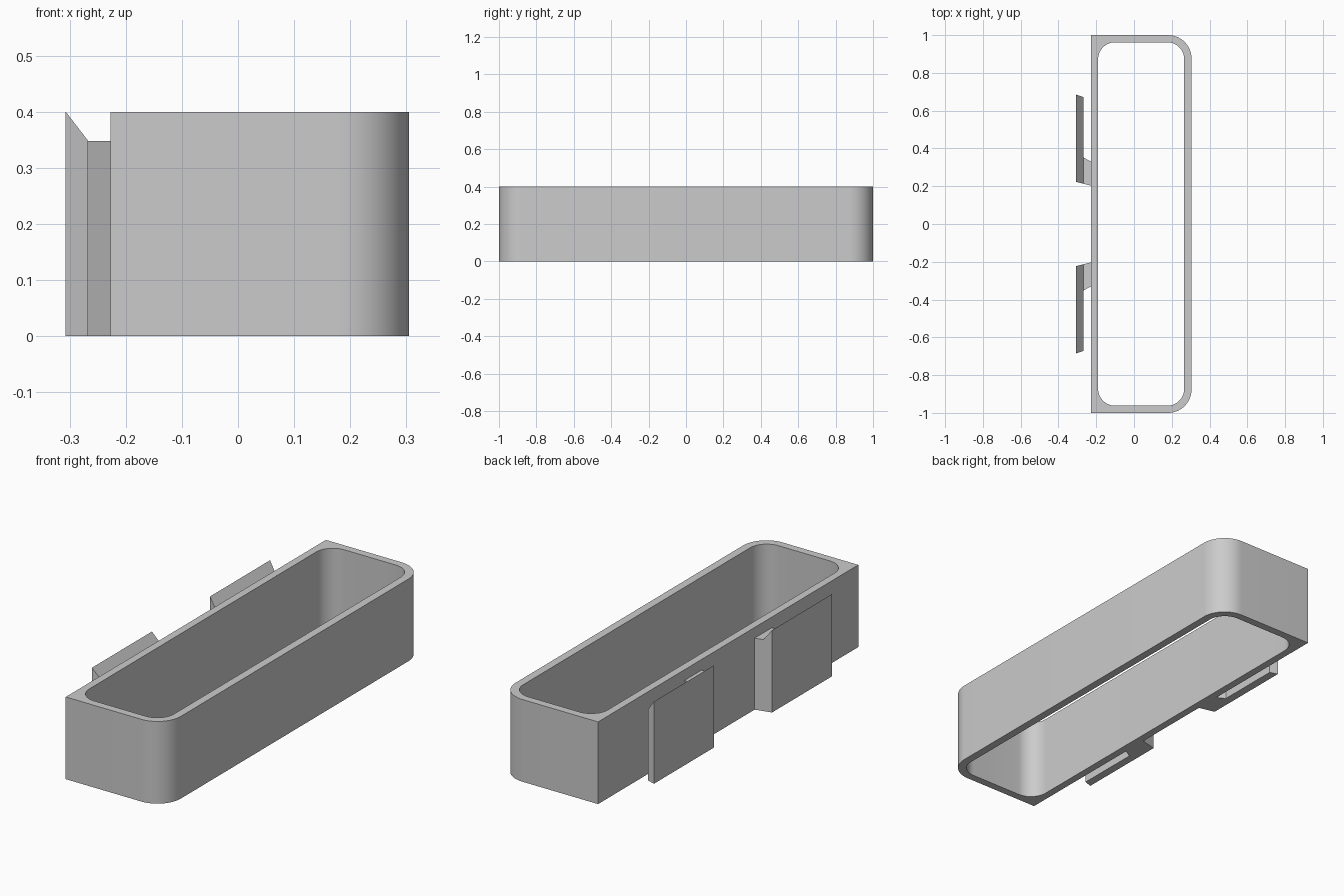
import bpy, bmesh
from math import pi, sin, cos, radians

cube = bpy.data.objects.get("Cube")
if cube:
    bpy.data.objects.remove(cube, do_unlink=True)

grey = bpy.data.materials.new("light_grey")
grey.use_nodes = True
COLOUR = (0.6, 0.6, 0.6, 1)
grey.diffuse_color = COLOUR
grey.node_tree.nodes["Principled BSDF"].inputs["Base Color"].default_value = COLOUR

HEIGHT = 0.4
CLIP_HEIGHT = 0.348
SEGMENTS = 14


def finish(bm, name):
    """Clean the mesh, then add it to the scene in grey."""
    bmesh.ops.remove_doubles(bm, verts=bm.verts, dist=1e-5)
    bmesh.ops.recalc_face_normals(bm, faces=bm.faces)
    mesh = bpy.data.meshes.new(name)
    bm.to_mesh(mesh)
    bm.free()
    mesh.materials.append(grey)
    obj = bpy.data.objects.new(name, mesh)
    bpy.context.collection.objects.link(obj)
    bpy.ops.object.select_all(action='DESELECT')
    obj.select_set(True)
    bpy.context.view_layer.objects.active = obj
    bpy.ops.object.shade_smooth_by_angle(angle=radians(30))
    return obj


def rounded_outline(x0, x1, y, left_radius, right_radius):
    """Rectangle with its own corner radius on each side; a zero radius is sharp."""
    points = []
    corners = ((x1, y, right_radius), (x0, y, left_radius),
               (x0, -y, left_radius), (x1, -y, right_radius))
    for quarter, (cx, cy, r) in enumerate(corners):
        mx = cx - r if cx == x1 else cx + r
        my = cy - r if cy > 0 else cy + r
        for i in range(SEGMENTS + 1):
            a = (quarter + i / SEGMENTS) * pi / 2
            points.append((mx + r * cos(a), my + r * sin(a)))
    return points


# Open tray frame: outer and inner walls joined by flat rims
bm = bmesh.new()
outer = rounded_outline(-0.227, 0.305, 1.0, 0, 0.125)
inner = rounded_outline(-0.19, 0.266, 0.962, 0.09, 0.09)
rings = [[bm.verts.new((x, y, z)) for x, y in outline]
         for outline, z in ((outer, 0), (outer, HEIGHT), (inner, HEIGHT), (inner, 0))]
count = len(outer)
for k in range(4):
    a, b = rings[k], rings[(k + 1) % 4]
    for i in range(count):
        j = (i + 1) % count
        bm.faces.new((a[i], a[j], b[j], b[i]))
finish(bm, "tray_frame")

# Hook clips: short stem on the flat wall, long plate with a bevelled top
WALL, INNER, TIP = -0.227, -0.267, -0.307
CLIP = ((WALL, 0.203), (INNER, 0.213), (TIP, 0.223), (TIP, 0.685),
        (INNER, 0.672), (INNER, 0.352), (WALL, 0.33))
CAPS = ((0, 1, 5, 6), (1, 2, 3, 4, 5))
for name, side in (("rear_clip", 1), ("front_clip", -1)):
    bm = bmesh.new()
    low = [bm.verts.new((x, side * y, 0)) for x, y in CLIP]
    high = [bm.verts.new((x, side * y, HEIGHT if x == TIP else CLIP_HEIGHT))
            for x, y in CLIP]
    for i in range(len(CLIP)):
        j = (i + 1) % len(CLIP)
        bm.faces.new((low[i], low[j], high[j], high[i]))
    for cap in CAPS:
        for ring in (low, high):
            bm.faces.new([ring[i] for i in cap])
    finish(bm, name)
